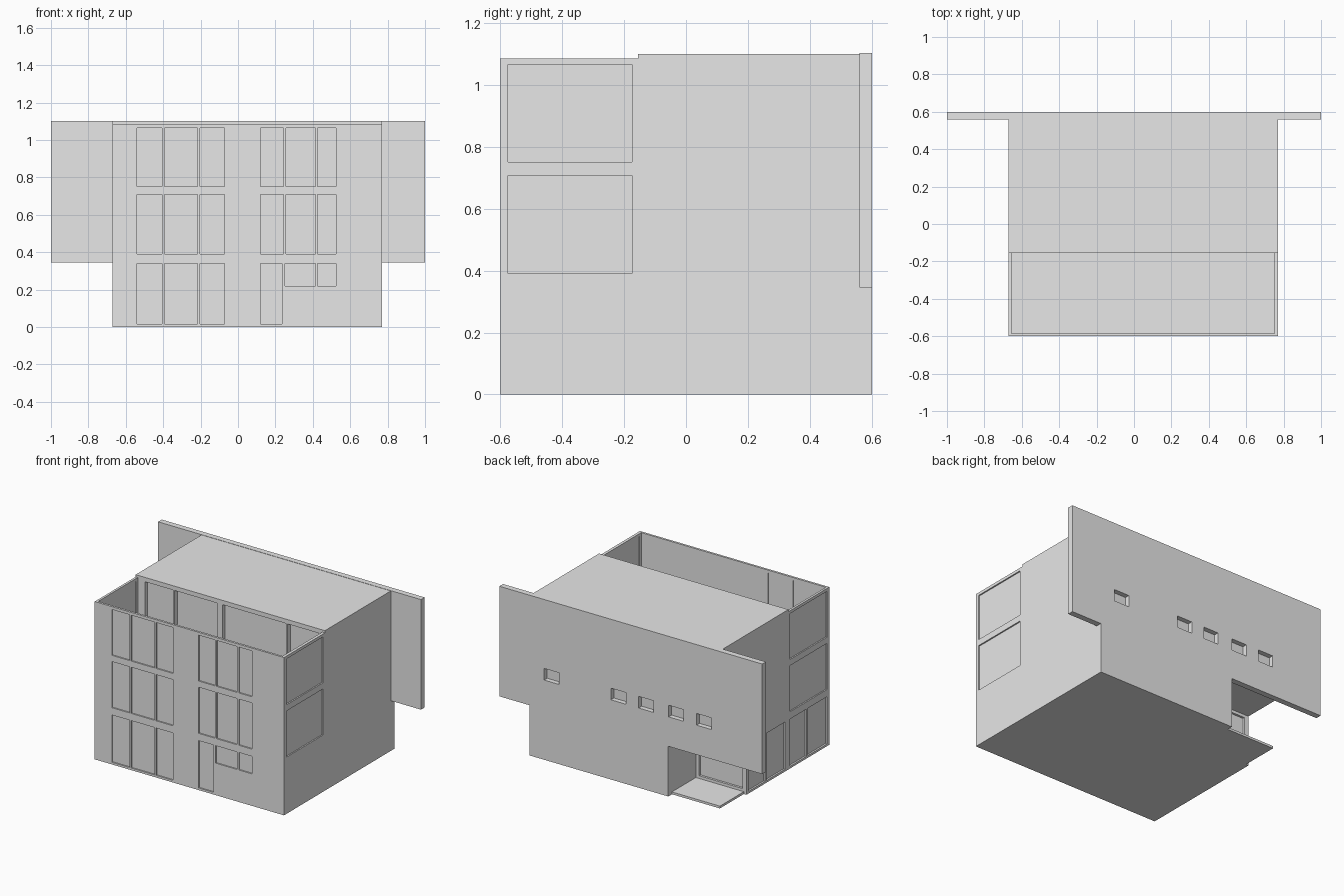
import bpy
import bmesh
from mathutils import Matrix, Vector

cube = bpy.data.objects.get("Cube")
if cube:
    bpy.data.objects.remove(cube, do_unlink=True)

grey = bpy.data.materials.new("plain_grey")
grey.use_nodes = True
grey.diffuse_color = (0.8, 0.8, 0.8, 1)
grey.node_tree.nodes["Principled BSDF"].inputs["Base Color"].default_value = (0.8, 0.8, 0.8, 1)


def add_object(name, bm):
    bmesh.ops.recalc_face_normals(bm, faces=bm.faces)
    mesh = bpy.data.meshes.new(name)
    bm.to_mesh(mesh)
    bm.free()
    mesh.materials.append(grey)
    obj = bpy.data.objects.new(name, mesh)
    bpy.context.scene.collection.objects.link(obj)
    return obj


def boxes(name, extents):
    """One mesh of boxes, each given as (x0, x1, y0, y1, z0, z1)."""
    bm = bmesh.new()
    for e in extents:
        lo, hi = Vector(e[0::2]), Vector(e[1::2])
        place = Matrix.Translation((lo + hi) / 2) @ Matrix.Diagonal(hi - lo).to_4x4()
        bmesh.ops.create_cube(bm, size=1, matrix=place)
    return add_object(name, bm)


def cut(obj, extents):
    """Subtract boxes from an object and discard the cutter."""
    cutter = boxes("cutter", extents)
    cutter.hide_render = True
    mod = obj.modifiers.new("cut", "BOOLEAN")
    mod.operation = "DIFFERENCE"
    mod.solver = "EXACT"
    mod.object = cutter
    bpy.context.view_layer.update()
    graph = bpy.context.evaluated_depsgraph_get()
    mesh = bpy.data.meshes.new_from_object(obj.evaluated_get(graph))
    obj.modifiers.remove(mod)
    obj.data = mesh
    mesh.materials.clear()
    mesh.materials.append(grey)
    for face in mesh.polygons:
        face.material_index = 0
        face.use_smooth = False
    bpy.data.objects.remove(cutter, do_unlink=True)


def window(axis, plane, inward, depth, edges, z0, z1, bar=0.012):
    """Recesses in a wall, separated by thin bars at the inner edges."""
    a, b = sorted((plane - inward * 0.01, plane + inward * depth))
    result = []
    for i in range(len(edges) - 1):
        u0 = edges[i] + (bar / 2 if i else 0)
        u1 = edges[i + 1] - (bar / 2 if i < len(edges) - 2 else 0)
        result.append((a, b, u0, u1, z0, z1) if axis == "x" else (u0, u1, a, b, z0, z1))
    return result


LEFT, RIGHT, FRONT, BACK = 0.77, -0.67, -0.6, 0.6
ROOF, PARAPET, TERRACE_Y, SLAB_Z = 1.10, 1.085, -0.155, 0.345
UPPER, MIDDLE, GROUND = (0.75, 1.065), (0.39, 0.707), (0.015, 0.34)

# House body, extruded from its side profile
profile = [(FRONT, 0), (BACK, 0), (BACK, SLAB_Z), (0.56, SLAB_Z), (0.56, ROOF),
           (TERRACE_Y, ROOF), (TERRACE_Y, PARAPET), (FRONT, PARAPET)]
bm = bmesh.new()
side = bm.faces.new([bm.verts.new((RIGHT, y, z)) for y, z in profile])
new = bmesh.ops.extrude_face_region(bm, geom=[side])["geom"]
bmesh.ops.translate(bm, vec=(LEFT - RIGHT, 0, 0),
                    verts=[v for v in new if isinstance(v, bmesh.types.BMVert)])
house = add_object("house_body", bm)

# Open terrace and recessed back entrance
inner_left, inner_right, inner_front = LEFT - 0.02, RIGHT + 0.016, FRONT + 0.015
cut(house, [(inner_right, inner_left, inner_front, TERRACE_Y, 0.73, 1.3),
            (-0.8, -0.285, 0.3, 0.7, 0.016, 0.35)])
cut(house, [(-0.8, -0.65, 0.3, 0.7, -0.1, 0.1)])
cut(house, [(-0.8, -0.285, 0.56, 0.7, -0.1, 0.1)])

# Front windows
bay_a, bay_b = (-0.54, -0.40, -0.21, -0.073), (0.12, 0.25, 0.42, 0.525)
recesses = []
for level in (UPPER, MIDDLE):
    for bay in (bay_a, bay_b):
        recesses += window("y", FRONT, 1, 0.009, bay, *level)
recesses += window("y", FRONT, 1, 0.009, bay_a, *GROUND)
recesses += window("y", FRONT, 1, 0.009, (0.12, 0.235), *GROUND)
recesses += window("y", FRONT, 1, 0.009, (0.25, 0.42, 0.525), 0.22, 0.34)

# Side windows beside the terrace rooms
for plane, inward in ((LEFT, -1), (RIGHT, 1)):
    for level in (UPPER, MIDDLE):
        recesses += window("x", plane, inward, 0.009, (-0.575, -0.175), *level)

# Ground floor glazing on the right side and in the entrance
recesses += window("x", RIGHT, 1, 0.012, (-0.575, -0.36, -0.175), *GROUND)
recesses += window("x", RIGHT, 1, 0.012, (-0.12, 0.09, 0.28), *GROUND)
recesses += window("y", 0.3, -1, 0.015, (-0.64, -0.31), 0.035, 0.33)

# Inner faces of the terrace walls and its sliding doors
for bay in (bay_a, bay_b):
    recesses += window("y", inner_front, -1, 0.003, bay, *UPPER)
for plane, inward in ((inner_left, 1), (inner_right, -1)):
    recesses += window("x", plane, inward, 0.004, (-0.565, -0.175), *UPPER)
recesses += window("y", TERRACE_Y, 1, 0.03, (-0.60, -0.38, -0.05), 0.745, 1.07)
recesses += window("y", TERRACE_Y, 1, 0.03, (-0.01, 0.48, 0.72), 0.745, 1.07)
cut(house, recesses)

# Wide rear wall with five small windows
rear_wall = boxes("rear_wall", [(-1, 1, 0.56, BACK, SLAB_Z, 1.102)])
cut(rear_wall, [r for x in (0.545, 0.038, -0.174, -0.402, -0.614)
                for r in window("y", BACK, -1, 0.033, (x, x + 0.114), 0.548, 0.628)])
